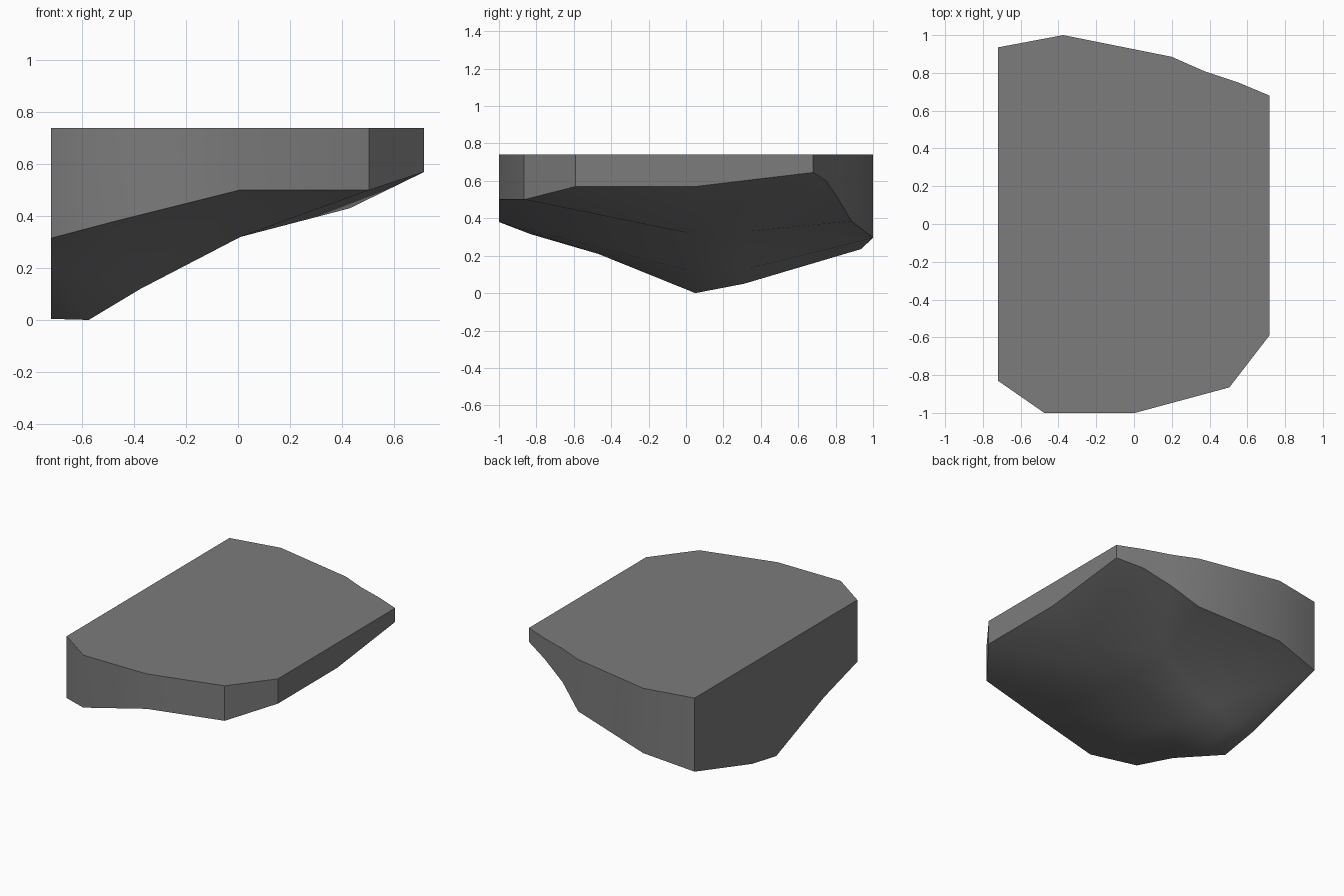
import bpy
import bmesh
import math
from mathutils import Vector
from mathutils.geometry import delaunay_2d_cdt

cube = bpy.data.objects.get("Cube")
if cube:
    bpy.data.objects.remove(cube, do_unlink=True)

TOP = 0.74

# Outline, counter-clockwise: x, y and height of the lower edge
rim = [
    (-0.72, -0.83, 0.315), (-0.475, -1.0, 0.38), (0.005, -1.0, 0.50),
    (0.505, -0.865, 0.50), (0.717, -0.59, 0.57), (0.717, 0.05, 0.57),
    (0.717, 0.68, 0.645), (0.55, 0.75, 0.60), (0.37, 0.81, 0.51),
    (0.20, 0.885, 0.385), (-0.375, 1.0, 0.295), (-0.72, 0.935, 0.235),
    (-0.72, 0.31, 0.05), (-0.72, 0.05, 0.004), (-0.72, -0.47, 0.21),
]

# Keel points of the underside, from the low side to the high side
keel = [
    (-0.575, 0.05, 0.0), (-0.375, 0.02, 0.12), (0.01, 0.02, 0.32),
    (0.43, 0.04, 0.43), (-0.56, 0.31, 0.05), (-0.37, 0.33, 0.13),
    (0.02, 0.33, 0.33),
]
points = [Vector(p) for p in rim + keel]
n = len(rim)

# Ridges: along the keel, then out to the rim
ridges = [(13, n), (n, n + 1), (n + 1, n + 2), (n + 2, n + 3), (n + 3, 5),
          (12, n + 4), (n + 4, n + 5), (n + 5, n + 6),
          (1, n + 1), (2, n + 2), (3, n + 2), (10, n + 5), (9, n + 6)]
edges = [(i, (i + 1) % n) for i in range(n)] + ridges
flat, _, tris, origins, _, _ = delaunay_2d_cdt(
    [p.xy for p in points], edges, [list(range(n))], 1, 1e-5)

bm = bmesh.new()

# Underside
lower = [bm.verts.new(p) for p in points]
for tri in tris:
    ids = [origins[i][0] for i in tri]
    bm.faces.new([lower[i] for i in reversed(ids)])

# Flat top and upright walls
upper = [bm.verts.new((x, y, TOP)) for x, y, z in rim]
bm.faces.new(upper)
for i in range(n):
    j = (i + 1) % n
    bm.faces.new((lower[i], lower[j], upper[j], upper[i]))
bmesh.ops.recalc_face_normals(bm, faces=bm.faces)

mesh = bpy.data.meshes.new("sloped_block")
bm.to_mesh(mesh)
bm.free()
block = bpy.data.objects.new("sloped_block", mesh)
bpy.context.collection.objects.link(block)

# Single grey finish
grey = bpy.data.materials.new("dark_grey")
grey.use_nodes = True
colour = (0.2, 0.2, 0.2, 1.0)
grey.diffuse_color = colour
grey.node_tree.nodes["Principled BSDF"].inputs["Base Color"].default_value = colour
mesh.materials.append(grey)

bpy.ops.object.select_all(action="DESELECT")
block.select_set(True)
bpy.context.view_layer.objects.active = block
bpy.ops.object.shade_smooth_by_angle(angle=math.radians(36))
